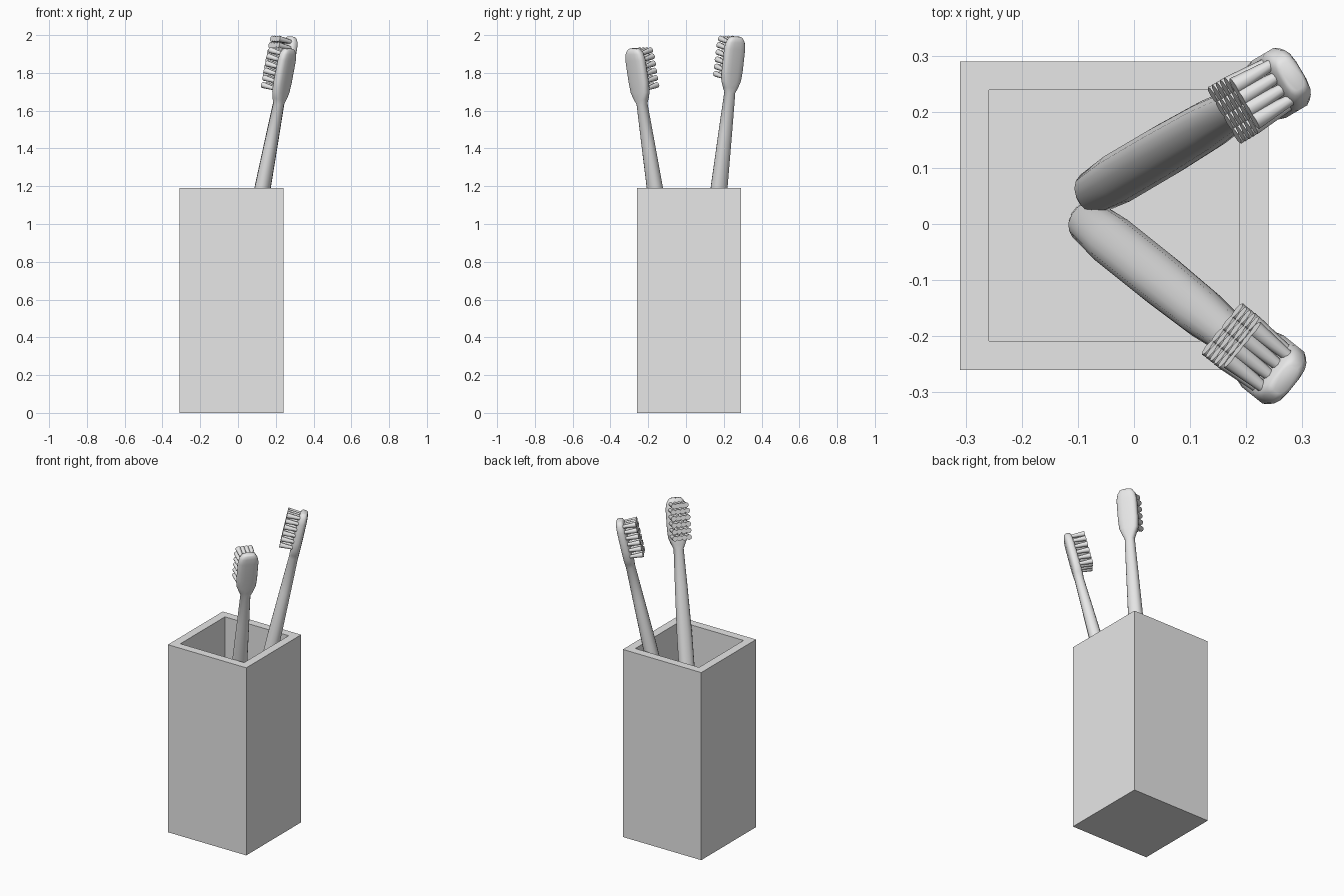
import bpy, bmesh, math
from mathutils import Matrix, Vector

if "Cube" in bpy.data.objects:
    bpy.data.objects.remove(bpy.data.objects["Cube"])

grey = bpy.data.materials.new("plain grey")
grey.diffuse_color = (0.8, 0.8, 0.8, 1)
grey.use_nodes = True
grey.node_tree.nodes["Principled BSDF"].inputs["Base Color"].default_value = grey.diffuse_color


def finish(bm, name, matrix=Matrix(), smooth=None):
    bmesh.ops.recalc_face_normals(bm, faces=bm.faces)
    mesh = bpy.data.meshes.new(name)
    bm.to_mesh(mesh)
    bm.free()
    mesh.materials.append(grey)
    ob = bpy.data.objects.new(name, mesh)
    ob.matrix_world = matrix
    bpy.context.collection.objects.link(ob)
    if smooth:
        bpy.ops.object.select_all(action='DESELECT')
        ob.select_set(True)
        bpy.context.view_layer.objects.active = ob
        bpy.ops.object.shade_smooth_by_angle(angle=math.radians(smooth))
    return ob


# Square holder: box with an inset, sunken top
bm = bmesh.new()
bmesh.ops.create_cube(bm, size=1)
bmesh.ops.transform(bm, verts=bm.verts, matrix=Matrix.Translation((-0.035, 0.015, 0.595))
                    @ Matrix.Diagonal((0.55, 0.55, 1.19, 1)))
bm.normal_update()
top = max(bm.faces, key=lambda f: f.calc_center_median().z)
bmesh.ops.inset_individual(bm, faces=[top], thickness=0.073)
walls = bmesh.ops.extrude_discrete_faces(bm, faces=[top])
bmesh.ops.translate(bm, verts=walls["faces"][0].verts, vec=(0, 0, -1.12))
finish(bm, "holder")

# Brush body sections: height, centre offset, half thickness, half width
SECTIONS = [
    (0.00, 0, 0.030, 0.032), (0.03, 0, 0.036, 0.040), (0.28, 0, 0.043, 0.047),
    (0.70, 0, 0.043, 0.047), (1.12, 0, 0.040, 0.044), (1.40, 0, 0.033, 0.036),
    (1.62, 0, 0.027, 0.029), (1.65, 0, 0.028, 0.042), (1.685, 0, 0.028, 0.056),
    (1.74, 0, 0.028, 0.060), (1.86, 0, 0.027, 0.060), (1.895, 0, 0.025, 0.052),
    (1.915, 0, 0.020, 0.038), (1.92, 0, 0.014, 0.028)]
SIDES = 16


def signed_power(v, p):
    return math.copysign(abs(v) ** p, v)


def brush_body(name, matrix):
    bm = bmesh.new()
    rings = []
    for z, cx, hx, hy in SECTIONS:
        p = 0.65 if z > 1.63 else 0.9
        ring = []
        for i in range(SIDES):
            a = 2 * math.pi * (i + 0.5) / SIDES
            ring.append(bm.verts.new((cx + hx * signed_power(math.cos(a), p),
                                      hy * signed_power(math.sin(a), p), z)))
        rings.append(ring)
    for lo, hi in zip(rings, rings[1:]):
        for i in range(SIDES):
            j = (i + 1) % SIDES
            bm.faces.new((lo[i], lo[j], hi[j], hi[i]))
    bm.faces.new(rings[0])
    bm.faces.new(rings[-1])
    finish(bm, name, matrix, 50)


def bristles(name, matrix):
    # Rows of tufts that flare towards their tips
    bm = bmesh.new()
    for row in range(6):
        for col in range(4):
            z = 1.70 + row * 0.039
            y = (col - 1.5) * 0.028
            if row == 5:
                y *= 0.85
                z -= 0.005
            place = (Matrix.Translation((-0.056, y, z))
                     @ Matrix.Rotation(-math.pi / 2, 4, 'Y'))
            bmesh.ops.create_cone(bm, cap_ends=True, segments=8, radius1=0.010,
                                  radius2=0.0165, depth=0.078, matrix=place)
    finish(bm, name, matrix, 50)


# Two brushes leaning apart: point at the rim, lean slopes, foot height
for side, rim_y, slope_x, slope_y, foot in (("back", 0.175, 0.19, 0.112, 0.115),
                                            ("front", -0.165, 0.19, -0.152, 0.062)):
    drop = 1.19 - foot
    base = Vector((0.13 - slope_x * drop, rim_y - slope_y * drop, foot))
    tilt = math.atan(math.hypot(slope_x, slope_y))
    matrix = (Matrix.Translation(base) @ Matrix.Rotation(math.atan2(slope_y, slope_x), 4, 'Z')
              @ Matrix.Rotation(tilt, 4, 'Y'))
    brush_body(side + "_toothbrush", matrix)
    bristles(side + "_bristles", matrix)
